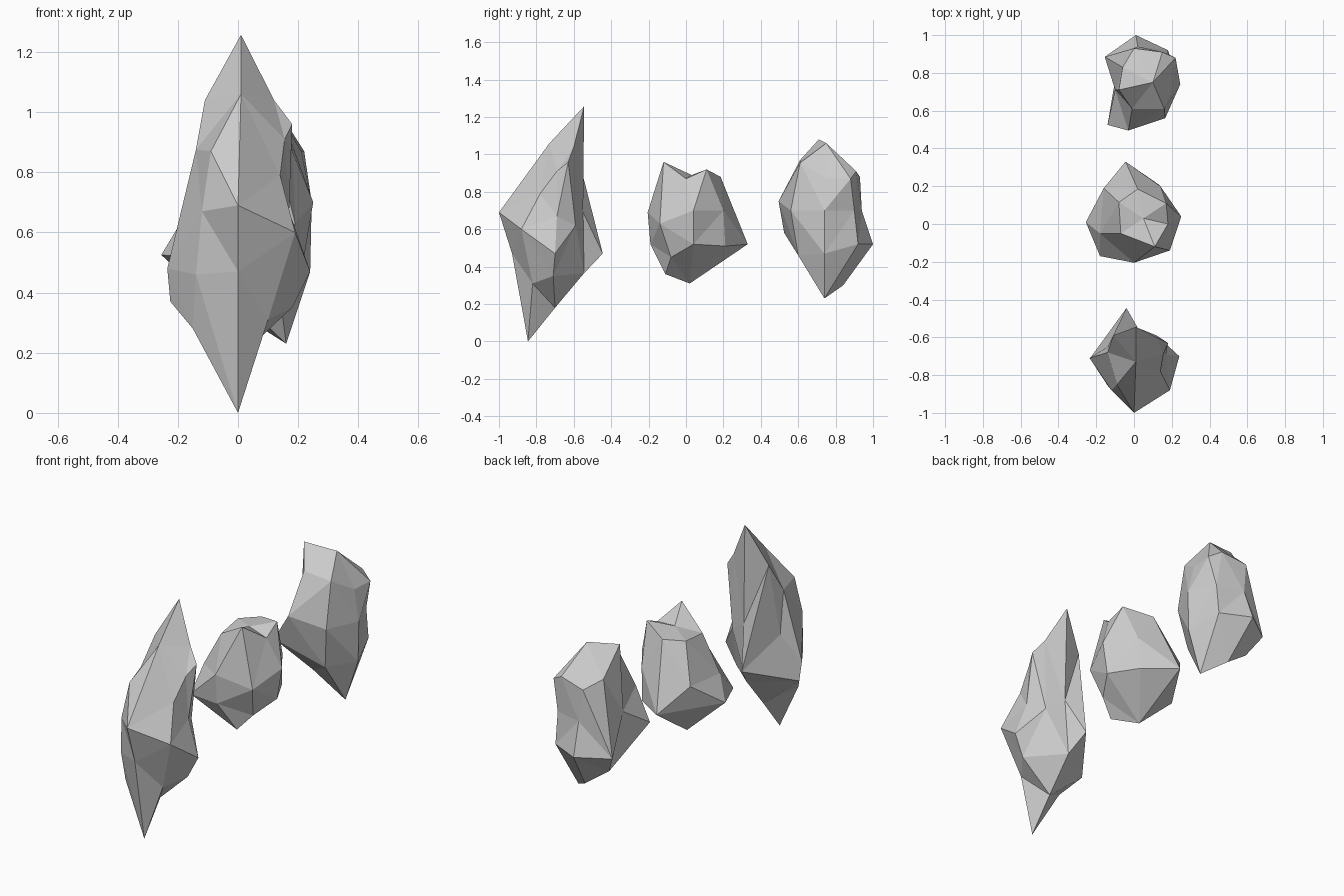
import bpy, bmesh
from mathutils import Vector


def rock(name, centre, size, corners):
    """Faceted stone: corners are joined as seen from its centre, so dents survive."""
    c = Vector(centre)
    bm = bmesh.new()
    home = {}
    for p in corners:
        d = Vector(p) - c
        v = bm.verts.new(Vector(d[i] / size[i] for i in range(3)).normalized())
        home[v] = Vector(p)
    bmesh.ops.convex_hull(bm, input=bm.verts[:])
    for v in bm.verts:
        v.co = home[v]
    bmesh.ops.recalc_face_normals(bm, faces=bm.faces[:])
    me = bpy.data.meshes.new(name)
    bm.to_mesh(me)
    bm.free()
    bpy.context.collection.objects.link(bpy.data.objects.new(name, me))


# Tall pointed shard at the front
rock("tall_front_rock", (0.01, -0.72, 0.6), (0.24, 0.27, 0.62), [
    (0.01, -.545, 1.257), (0, -.845, 0),
    (0.01, -.73, 1.06), (-.11, -.59, 1.04), (.12, -.60, 1.04),
    (.18, -.63, .96), (.155, -.69, .91), (-.14, -.68, .875), (-.09, -.85, .87),
    (0, -1, .69), (-.12, -.88, .67), (.14, -.78, .79), (.19, -.88, .60),
    (0, -.93, .47), (-.14, -.855, .46), (-.235, -.71, .48), (.24, -.70, .47),
    (-.04, -.445, .47), (.17, -.69, .67), (.02, -.55, .69),
    (.12, -.59, .62), (-.14, -.65, .63), (0, -.545, .365),
    (-.225, -.70, .37), (-.15, -.80, .28), (.18, -.71, .35),
    (.10, -.82, .31), (0, -.70, .18)])

# Squat stone in the middle
rock("middle_rock", (0, 0.03, 0.61), (0.24, 0.24, 0.32), [
    (.11, -.12, .96), (.17, .11, .92), (.02, .185, .88), (-.08, .115, .87),
    (-.07, -.05, .85), (.18, 0, .87), (.05, .03, .89),
    (.25, .04, .70), (.14, .20, .70), (.19, -.14, .63), (0, -.205, .69),
    (-.16, .19, .66), (-.18, -.05, .65), (-.045, .33, .52), (.22, .04, .52),
    (.13, .21, .51), (0, -.19, .52), (-.18, -.17, .52), (-.255, .01, .525),
    (.07, -.11, .36), (.15, -.08, .45), (-.02, .02, .31)])

# Dented stone at the back
rock("rear_rock", (0.05, 0.75, 0.66), (0.2, 0.24, 0.42), [
    (-.08, .71, 1.08), (.10, .75, 1.06), (.15, .91, .91), (.22, .88, .87),
    (-.01, .61, .97), (.16, .61, .955), (.21, .75, .87), (-.06, .83, .92),
    (0, .93, .88), (.18, .90, .70), (.245, .74, .70), (.165, .56, .70),
    (-.03, .495, .75), (-.10, .71, .70), (.02, .94, .70),
    (.18, .92, .52), (.01, 1.0, .52), (.24, .74, .47), (-.14, .525, .58),
    (-.155, .885, .51), (.13, .60, .46), (0, .68, .38), (.05, .84, .30),
    (-.09, .82, .40), (.16, .74, .23)])
